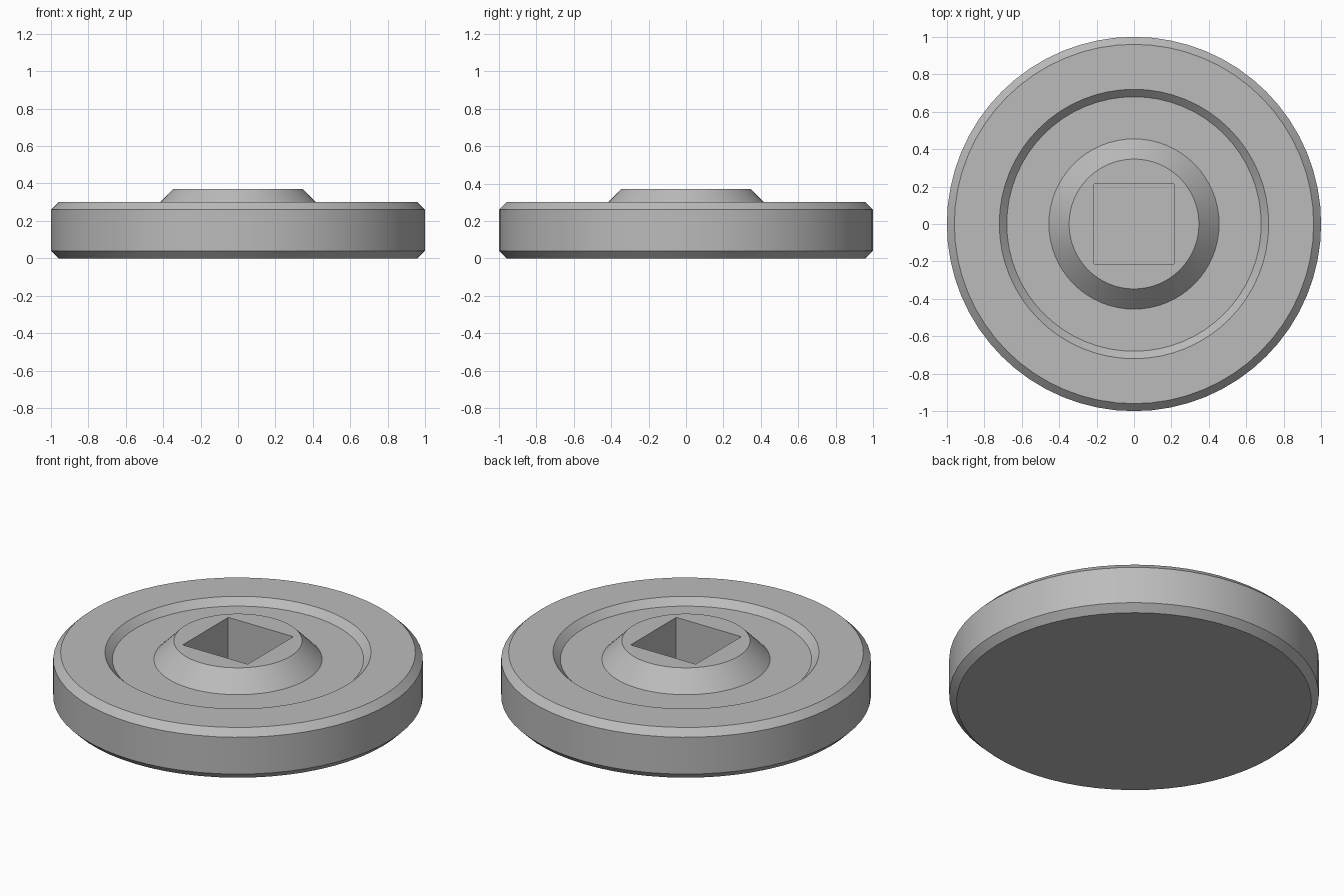
import bpy
import bmesh
from math import cos, sin, tau, radians

SEGMENTS = 64

if "Cube" in bpy.data.objects:
    bpy.data.objects.remove(bpy.data.objects["Cube"], do_unlink=True)

# Single grey finish
grey = bpy.data.materials.new("plain_grey")
grey.use_nodes = True
colour = (0.5, 0.5, 0.5, 1)
grey.diffuse_color = colour
grey.node_tree.nodes["Principled BSDF"].inputs["Base Color"].default_value = colour


def add_ring(bm, size, z, square=False):
    """Ring of vertices; a square ring has its corners on the diagonals."""
    ring = []
    for i in range(SEGMENTS):
        c, s = cos(tau * i / SEGMENTS), sin(tau * i / SEGMENTS)
        r = size / max(abs(c), abs(s)) if square else size
        ring.append(bm.verts.new((r * c, r * s, z)))
    return ring


bm = bmesh.new()

# Chamfered disc, recessed ring and conical hub, from the base upwards
profile = [(0.96, 0), (1, 0.04), (1, 0.26), (0.96, 0.3),
           (0.72, 0.3), (0.68, 0.26), (0.455, 0.26), (0.347, 0.37)]
rings = [add_ring(bm, r, z) for r, z in profile]

# Square blind socket in the hub
rings += [add_ring(bm, 0.215, z, square=True) for z in (0.37, 0.08)]

for lower, upper in zip(rings, rings[1:]):
    for i in range(SEGMENTS):
        j = (i + 1) % SEGMENTS
        bm.faces.new((lower[i], lower[j], upper[j], upper[i]))

# Underside and socket floor
bm.faces.new(list(reversed(rings[0])))
bm.faces.new(rings[-1])
bmesh.ops.recalc_face_normals(bm, faces=bm.faces)

mesh = bpy.data.meshes.new("socket_disc")
bm.to_mesh(mesh)
bm.free()
mesh.materials.append(grey)
disc = bpy.data.objects.new("socket_disc", mesh)
bpy.context.collection.objects.link(disc)

# Smooth round walls with crisp edges
bpy.ops.object.select_all(action='DESELECT')
disc.select_set(True)
bpy.context.view_layer.objects.active = disc
bpy.ops.object.shade_smooth_by_angle(angle=radians(30))
